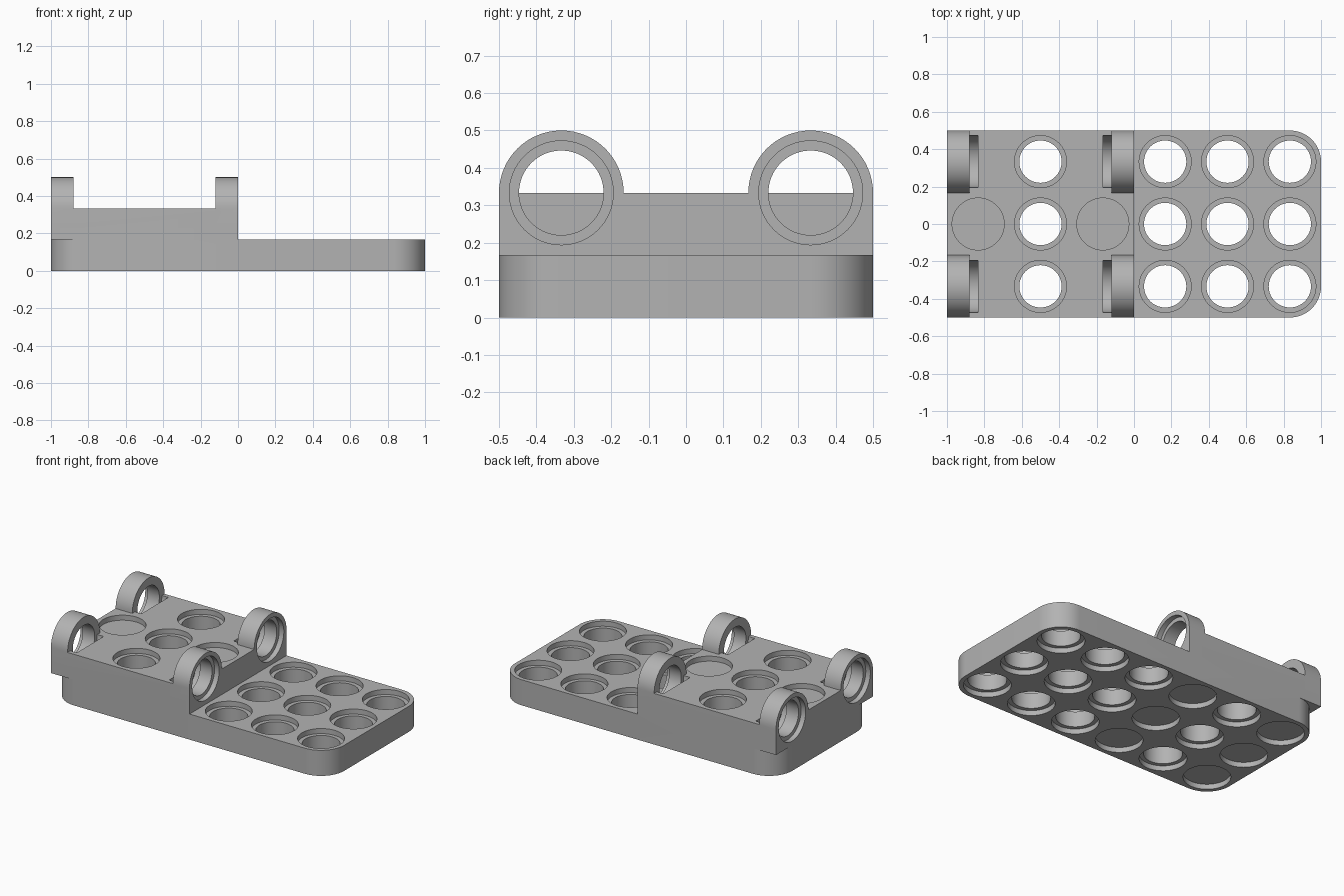
import bpy, bmesh, math
from mathutils import Matrix, Vector

U = 1 / 3              # grid pitch
H = U / 2              # layer height
BORE, RIM, STEP = 0.113, 0.139, 0.033
LUG = 0.12             # lug thickness
SEG = 64

cube = bpy.data.objects.get("Cube")
if cube:
    bpy.data.objects.remove(cube, do_unlink=True)

grey = bpy.data.materials.new("light grey plastic")
grey.use_nodes = True
COLOUR = (0.45, 0.45, 0.45, 1)
grey.diffuse_color = COLOUR
grey.node_tree.nodes["Principled BSDF"].inputs["Base Color"].default_value = COLOUR


def make_object(name, bm):
    bmesh.ops.recalc_face_normals(bm, faces=bm.faces)
    mesh = bpy.data.meshes.new(name)
    bm.to_mesh(mesh)
    bm.free()
    mesh.materials.append(grey)
    obj = bpy.data.objects.new(name, mesh)
    bpy.context.collection.objects.link(obj)
    return obj


def extrude(bm, points, offset):
    face = bm.faces.new([bm.verts.new(p) for p in points])
    result = bmesh.ops.extrude_face_region(bm, geom=[face])
    verts = [g for g in result["geom"] if isinstance(g, bmesh.types.BMVert)]
    bmesh.ops.translate(bm, verts=verts, vec=Vector(offset))
    if face.is_valid and len(face.edges[0].link_faces) < 2:
        return


def arc(cx, cy, r, start, end, n):
    return [(cx + r * math.cos(math.radians(start + (end - start) * i / n)),
             cy + r * math.sin(math.radians(start + (end - start) * i / n)))
            for i in range(n + 1)]


def lathe(bm, profile, origin, along_x=False):
    """Closed stepped solid from (radius, distance) pairs."""
    turn = Matrix.Rotation(math.pi / 2, 4, "Y") if along_x else Matrix()
    place = Matrix.Translation(origin) @ turn
    rings = []
    for r, d in profile:
        rings.append([bm.verts.new(place @ Vector((x, y, d)))
                      for x, y in arc(0, 0, r, 0, 360, SEG)[:-1]])
    bm.faces.new(rings[0][::-1])
    bm.faces.new(rings[-1])
    for a, b in zip(rings, rings[1:]):
        for i in range(SEG):
            j = (i + 1) % SEG
            bm.faces.new((a[i], a[j], b[j], b[i]))


# Base plate with rounded corners
bm = bmesh.new()
outline = []
for sx, sy, start in ((1, 1, 0), (-1, 1, 90), (-1, -1, 180), (1, -1, 270)):
    outline += arc(sx * (1 - H), sy * (0.5 - H), H, start, start + 90, 16)
extrude(bm, [(x, y, 0) for x, y in outline], (0, 0, H))
body = make_object("hinge_plate", bm)

# Raised square-cornered deck
bm = bmesh.new()
extrude(bm, [(-1, -0.5, H), (0, -0.5, H), (0, 0.5, H), (-1, 0.5, H)], (0, 0, H))
parts = [make_object("raised_deck", bm)]

# Four arched lugs
for x in (-1, -LUG):
    for y in (-U, U):
        bm = bmesh.new()
        arch = arc(y, U, H, 0, 180, SEG // 2) + [(y - H, H * 1.5), (y + H, H * 1.5)]
        extrude(bm, [(x, a, b) for a, b in arch], (LUG, 0, 0))
        parts.append(make_object("lug", bm))

# Hole cutters: stepped through holes, blind recesses and lug bores
bm = bmesh.new()
for col in range(6):
    x = -1 + H + col * U
    top = 2 * H if col < 3 else H
    for y in (-U, 0, U):
        if col in (0, 2):
            lathe(bm, [(RIM, -0.1), (RIM, STEP)], (x, y, 0))
            if y == 0:
                lathe(bm, [(RIM, top - STEP), (RIM, top + 0.1)], (x, y, 0))
        else:
            lathe(bm, [(RIM, -0.1), (RIM, STEP), (BORE, STEP), (BORE, top - STEP),
                       (RIM, top - STEP), (RIM, top + 0.1)], (x, y, 0))
bore = [(RIM, -0.1), (RIM, STEP), (BORE, STEP), (BORE, LUG), (RIM, LUG), (RIM, H)]
for y in (-U, U):
    lathe(bm, bore, (-1, y, U), True)
    lathe(bm, [(r, -d) for r, d in bore], (0, y, U), True)
cutter = make_object("hole_cutter", bm)

# Fuse the parts, cut the holes, then bake the result
for helper in parts + [cutter]:
    helper.hide_render = True
    mod = body.modifiers.new(helper.name, "BOOLEAN")
    mod.operation = "DIFFERENCE" if helper == cutter else "UNION"
    mod.solver = "EXACT"
    mod.object = helper
bpy.context.view_layer.update()
baked = bpy.data.meshes.new_from_object(
    body.evaluated_get(bpy.context.evaluated_depsgraph_get()))
body.modifiers.clear()
body.data = baked
baked.materials.clear()
baked.materials.append(grey)
for poly in baked.polygons:
    poly.material_index = 0
for helper in parts + [cutter]:
    bpy.data.objects.remove(helper, do_unlink=True)

bpy.ops.object.select_all(action="DESELECT")
body.select_set(True)
bpy.context.view_layer.objects.active = body
bpy.ops.object.shade_smooth_by_angle(angle=math.radians(30))
